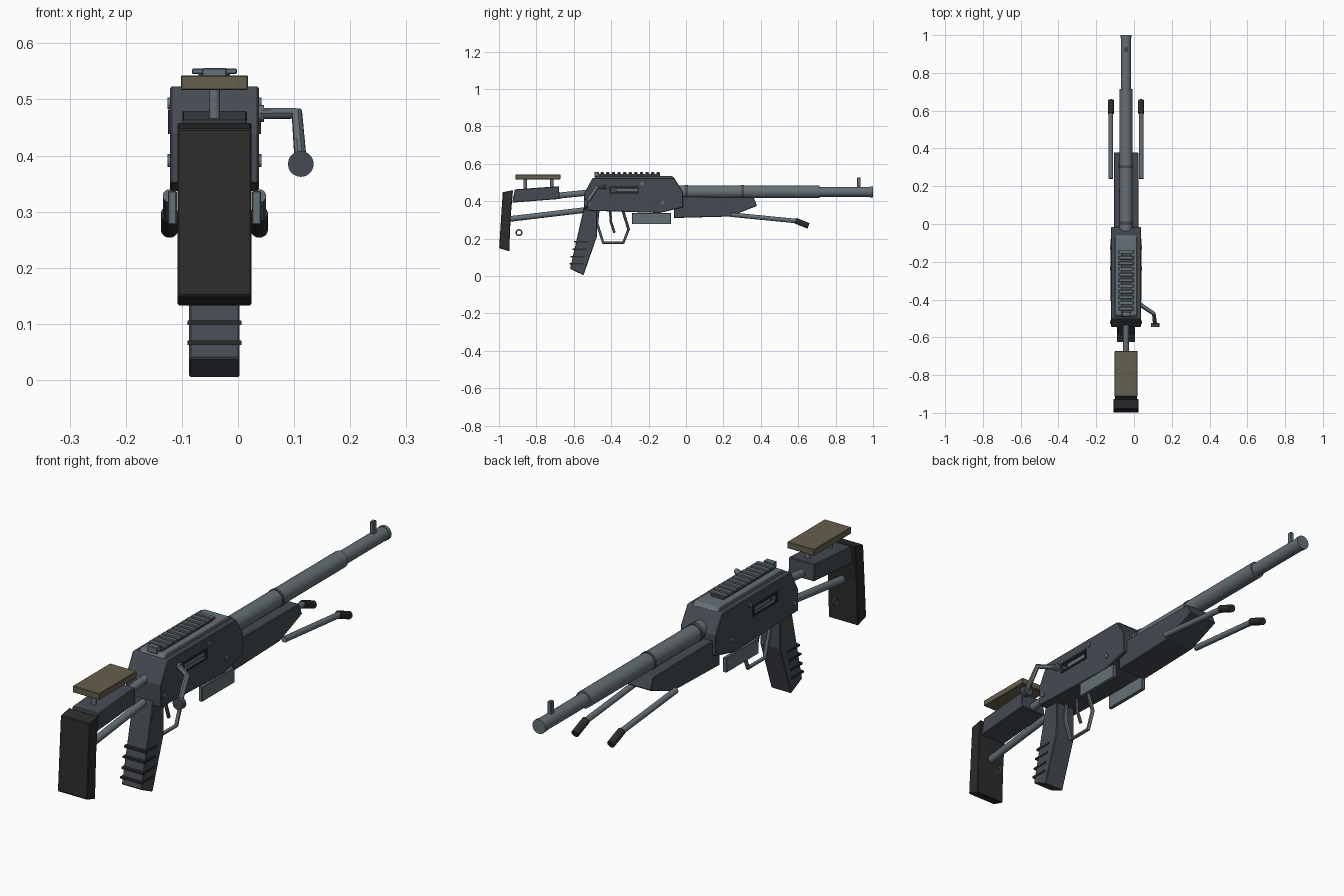
import bpy, bmesh, math
from mathutils import Vector

if "Cube" in bpy.data.objects:
    bpy.data.objects.remove(bpy.data.objects["Cube"])

CX = -0.042  # centre line of the long body


def mat(name, c):
    m = bpy.data.materials.new(name)
    m.diffuse_color = (*c, 1)
    m.use_nodes = True
    m.node_tree.nodes["Principled BSDF"].inputs["Base Color"].default_value = m.diffuse_color
    return m


STEEL = mat("steel", (0.13, 0.16, 0.18))
DARK = mat("dark_metal", (0.06, 0.07, 0.085))
BLACK = mat("rubber", (0.025, 0.025, 0.026))
TAN = mat("tan_pad", (0.13, 0.115, 0.075))


def finish(bm, name, m, smooth=False, bevel=0):
    bmesh.ops.recalc_face_normals(bm, faces=bm.faces)
    me = bpy.data.meshes.new(name)
    bm.to_mesh(me)
    bm.free()
    ob = bpy.data.objects.new(name, me)
    bpy.context.collection.objects.link(ob)
    me.materials.append(m)
    if bevel:
        b = ob.modifiers.new("bevel", "BEVEL")
        b.width, b.segments = bevel, 1
    if smooth:
        bpy.ops.object.select_all(action='DESELECT')
        ob.select_set(True)
        bpy.context.view_layer.objects.active = ob
        bpy.ops.object.shade_smooth_by_angle(angle=math.radians(35))
    return ob


def prism(name, pts, half, m, x=CX, bevel=0.003):
    """Side profile (y, z) extruded across x."""
    bm = bmesh.new()
    f = bm.faces.new([bm.verts.new((x - half, y, z)) for y, z in pts])
    r = bmesh.ops.extrude_face_region(bm, geom=[f])
    bmesh.ops.translate(bm, vec=(2 * half, 0, 0),
                        verts=[v for v in r["geom"] if isinstance(v, bmesh.types.BMVert)])
    return finish(bm, name, m, bevel=bevel)


def box(name, y0, y1, z0, z1, half, m, x=CX, bevel=0):
    return prism(name, [(y0, z0), (y1, z0), (y1, z1), (y0, z1)], half, m, x, bevel)


def rod(name, a, b, r, m, n=20):
    """Cylinder between two points."""
    a, b = Vector(a), Vector(b)
    bm = bmesh.new()
    bmesh.ops.create_cone(bm, cap_ends=True, segments=n, radius1=r, radius2=r, depth=(b - a).length)
    q = (b - a).to_track_quat('Z', 'Y')
    for v in bm.verts:
        v.co = q @ v.co + (a + b) / 2
    return finish(bm, name, m, True)


def tube_path(name, pts, r, m):
    """Bent rod along a few points."""
    cu = bpy.data.curves.new(name, 'CURVE')
    cu.dimensions, cu.bevel_depth, cu.bevel_resolution, cu.use_fill_caps = '3D', r, 3, True
    s = cu.splines.new('POLY')
    s.points.add(len(pts) - 1)
    for p, c in zip(s.points, pts):
        p.co = (*c, 1)
    ob = bpy.data.objects.new(name, cu)
    bpy.context.collection.objects.link(ob)
    cu.materials.append(m)
    bpy.ops.object.select_all(action='DESELECT')
    ob.select_set(True)
    bpy.context.view_layer.objects.active = ob
    bpy.ops.object.convert(target='MESH')
    bpy.ops.object.shade_smooth_by_angle(angle=math.radians(35))


# Receiver with a real recess for the side ports
receiver = prism("receiver", [(-0.545, 0.35), (-0.14, 0.337), (-0.017, 0.367), (-0.017, 0.45),
                              (-0.062, 0.523), (-0.50, 0.523), (-0.545, 0.44)], 0.079, DARK)
prism("top_plate", [(-0.495, 0.52), (-0.06, 0.52), (-0.075, 0.535), (-0.48, 0.535)], 0.058, STEEL)
for s in (-1, 1):
    cut = box("port_cutter", -0.40, -0.26, 0.446, 0.474, 0.02, DARK, CX + s * 0.08)
    cut.hide_render = True
    cut.hide_set(True)
    mod = receiver.modifiers.new("port", 'BOOLEAN')
    mod.object, mod.operation, mod.solver = cut, 'DIFFERENCE', 'EXACT'
    box("bolt_in_port", -0.375, -0.26, 0.452, 0.469, 0.006, STEEL, CX + s * 0.069)
    # port frame
    for i, (y0, y1, z0, z1) in enumerate([(-0.408, -0.252, 0.438, 0.446), (-0.408, -0.252, 0.474, 0.482),
                                          (-0.408, -0.40, 0.446, 0.474), (-0.26, -0.252, 0.446, 0.474)]):
        box("port_frame", y0, y1, z0, z1, 0.004, BLACK, CX + s * 0.079)
    # screws
    for y, z in ((-0.235, 0.493), (-0.125, 0.393), (-0.52, 0.39)):
        rod("receiver_screw", (CX + s * 0.07, y, z), (CX + s * 0.084, y, z), 0.01, STEEL, 12)
    # hanging side plates under the receiver
    box("side_plate", -0.288, -0.08, 0.277, 0.337, 0.008, STEEL, CX + s * 0.075, 0.002)

# Top rail
box("rail_base", -0.47, -0.14, 0.53, 0.545, 0.028, DARK)
for i in range(11):
    y = -0.148 - i * 0.03
    box("rail_tooth", y - 0.009, y + 0.009, 0.545, 0.555, 0.04, STEEL, bevel=0.002)
box("rear_sight", -0.49, -0.465, 0.53, 0.556, 0.022, STEEL, bevel=0.002)

# Barrel, stepped along y
for name, y0, y1, r, m in (("barrel_thick", -0.05, 0.715, 0.034, STEEL), ("barrel_thin", 0.70, 0.99, 0.027, STEEL),
                           ("breech_ring", -0.005, 0.012, 0.037, DARK), ("barrel_collar", 0.297, 0.309, 0.0365, DARK),
                           ("muzzle_ring", 0.985, 1.0, 0.029, STEEL)):
    rod(name, (CX, y0, 0.45), (CX, y1, 0.45), r, m, 28)
box("front_sight", 0.914, 0.934, 0.47, 0.526, 0.008, STEEL, bevel=0.002)

# Fore-end and folded bipod
prism("fore_end", [(-0.065, 0.31), (0.235, 0.318), (0.38, 0.375), (0.36, 0.422), (-0.065, 0.425)], 0.065, DARK)
for s in (-1, 1):
    x = CX + s * 0.08
    rod("bipod_leg", (x, 0.24, 0.328), (x, 0.60, 0.293), 0.012, STEEL)
    rod("bipod_foot", (x, 0.585, 0.296), (x, 0.655, 0.268), 0.0155, BLACK)

# Grip with ridges
prism("grip", [(-0.545, 0.37), (-0.475, 0.37), (-0.477, 0.21), (-0.548, 0.004), (-0.62, 0.038)], 0.045, DARK)
for z, y in ((0.182, -0.60), (0.143, -0.608), (0.102, -0.617), (0.066, -0.624)):
    box("grip_ridge", y, y + 0.075, z - 0.004, z + 0.004, 0.048, BLACK)

# Trigger and guard
tube_path("trigger_guard", [(CX, -0.47, 0.35), (CX, -0.477, 0.285), (CX, -0.443, 0.178), (CX, -0.335, 0.178),
                            (CX, -0.307, 0.25), (CX, -0.338, 0.35)], 0.008, STEEL)
tube_path("trigger", [(CX, -0.405, 0.35), (CX, -0.402, 0.29), (CX, -0.382, 0.23)], 0.007, STEEL)

# Bolt handle
tube_path("bolt_handle", [(0.03, -0.425, 0.475), (0.105, -0.475, 0.475), (0.112, -0.535, 0.385)], 0.011, STEEL)
rod("bolt_joint", (0.033, -0.43, 0.475), (0.046, -0.43, 0.475), 0.015, STEEL)
rod("bolt_knob", (0.112, -0.545, 0.385), (0.112, -0.523, 0.385), 0.023, DARK)

# Skeleton stock
rod("upper_stock_tube", (CX, -0.70, 0.428), (CX, -0.53, 0.445), 0.016, STEEL)
rod("lower_stock_tube", (CX, -0.95, 0.304), (CX, -0.52, 0.355), 0.015, STEEL)
prism("stock_body", [(-0.93, 0.392), (-0.675, 0.412), (-0.68, 0.48), (-0.915, 0.463)], 0.058, DARK)
for y in (-0.86, -0.718):
    rod("cheek_post", (CX, y, 0.45), (CX, y, 0.525), 0.01, STEEL)
box("cheek_pad", -0.912, -0.672, 0.517, 0.543, 0.06, TAN, bevel=0.002)
prism("butt_pad", [(-0.999, 0.149), (-0.945, 0.132), (-0.938, 0.31), (-0.925, 0.459), (-0.98, 0.448)], 0.066, BLACK)

# Sling ring
tube_path("sling_ring", [(CX, -0.893 + 0.015 * math.cos(i * math.tau / 24), 0.232 + 0.015 * math.sin(i * math.tau / 24))
                         for i in range(25)], 0.004, STEEL)
